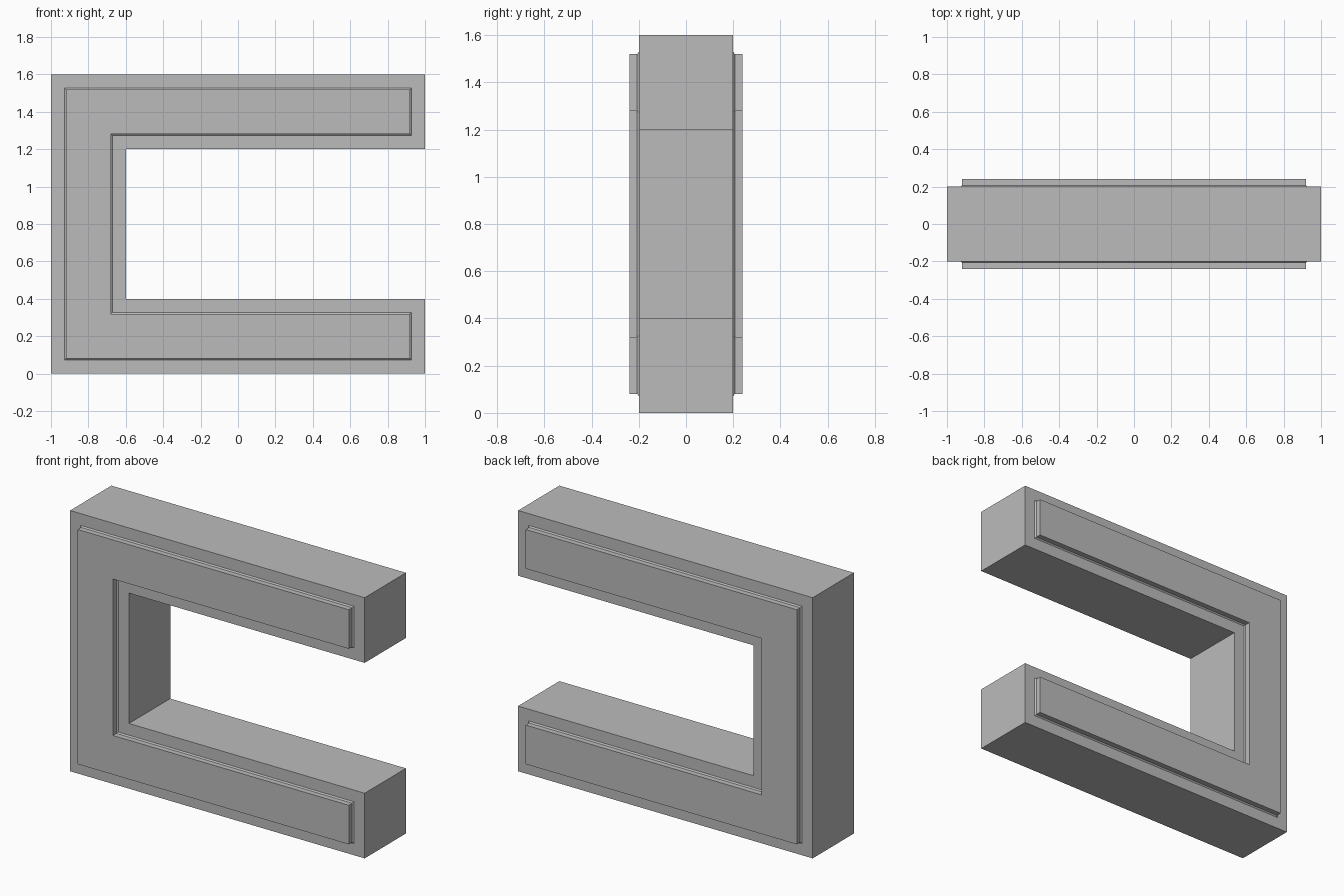
import bpy
import bmesh

if "Cube" in bpy.data.objects:
    bpy.data.objects.remove(bpy.data.objects["Cube"])

# plain grey
grey = bpy.data.materials.new("plain_grey")
grey.diffuse_color = (0.5, 0.5, 0.5, 1.0)
grey.use_nodes = True
grey.node_tree.nodes["Principled BSDF"].inputs["Base Color"].default_value = grey.diffuse_color


def c_outline(d):
    """C-shaped outline in x/z, inset by d on every side."""
    lower = [(-0.6 - d, 0.4 - d), (1 - d, 0.4 - d), (1 - d, d), (-1 + d, d)]
    upper = [(x, 1.6 - z) for x, z in reversed(lower)]
    return lower + upper


# front-to-back sections: (y, inset) - raised panel, small flared foot, body
half = [(-0.24, 0.08), (-0.207, 0.08), (-0.2, 0.072), (-0.2, 0.0)]
sections = half + [(-y, d) for y, d in reversed(half)]

bm = bmesh.new()
rings = [[bm.verts.new((x, y, z)) for x, z in c_outline(d)] for y, d in sections]
for a, b in zip(rings, rings[1:]):
    n = len(a)
    for i in range(n):
        j = (i + 1) % n
        bm.faces.new((a[i], a[j], b[j], b[i]))

# front and back panel faces
bm.faces.new(rings[0])
bm.faces.new(rings[-1])
bmesh.ops.recalc_face_normals(bm, faces=bm.faces[:])

mesh = bpy.data.meshes.new("c_shaped_bracket")
bm.to_mesh(mesh)
bm.free()
mesh.materials.append(grey)
obj = bpy.data.objects.new("c_shaped_bracket", mesh)
bpy.context.collection.objects.link(obj)
